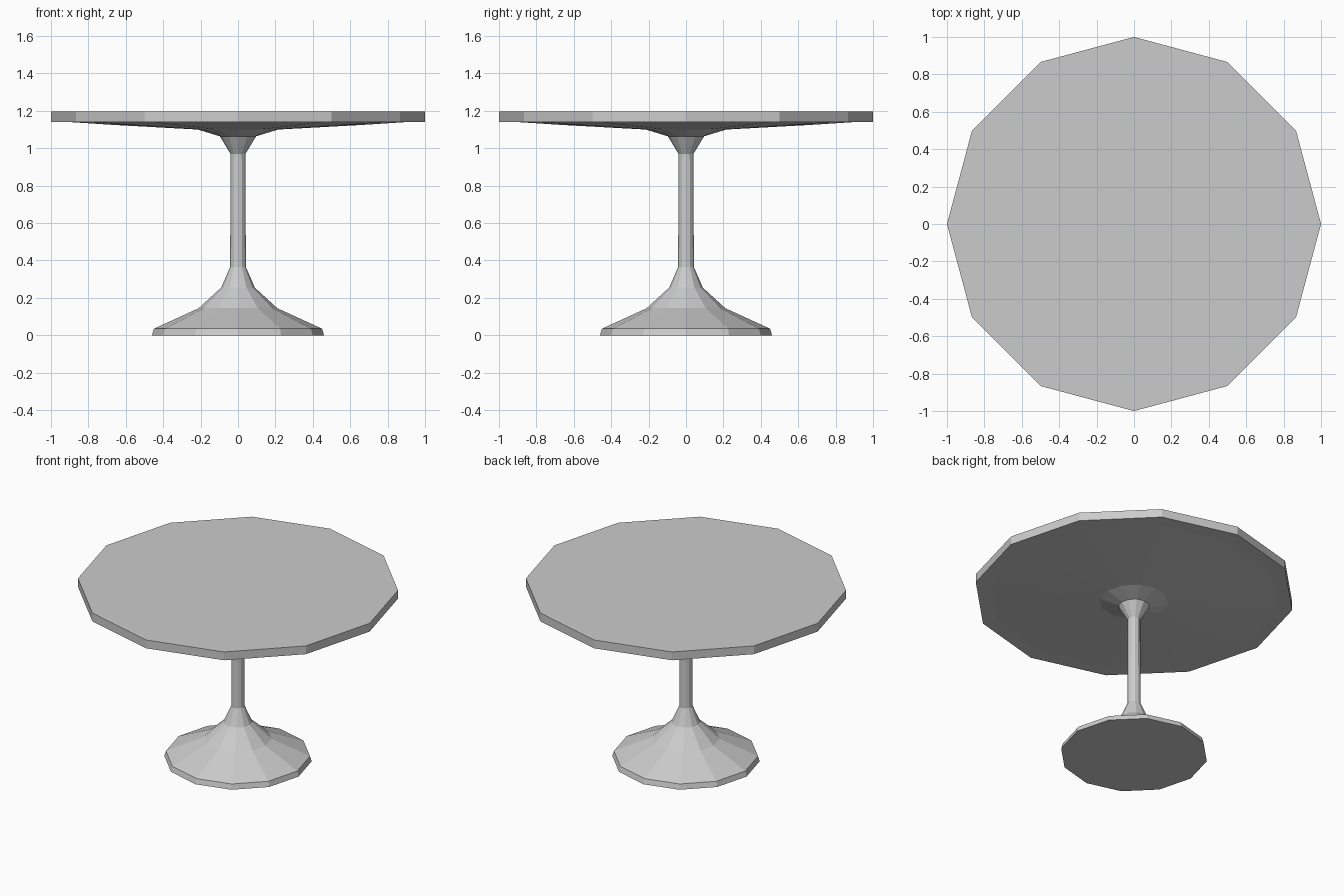
import bpy, bmesh
from math import cos, sin, pi

if "Cube" in bpy.data.objects:
    bpy.data.objects.remove(bpy.data.objects["Cube"])

SIDES = 12


def lathe(name, profile):
    """Spin a (radius, height) profile into a flat-shaded, capped solid."""
    bm = bmesh.new()
    rings = [[bm.verts.new((r * cos(2 * pi * i / SIDES), r * sin(2 * pi * i / SIDES), z))
              for i in range(SIDES)] for r, z in profile]
    for low, high in zip(rings, rings[1:]):
        for i in range(SIDES):
            j = (i + 1) % SIDES
            bm.faces.new((low[i], low[j], high[j], high[i]))
    bm.faces.new(rings[0][::-1])
    bm.faces.new(rings[-1])
    mesh = bpy.data.meshes.new(name)
    bm.to_mesh(mesh)
    bm.free()
    obj = bpy.data.objects.new(name, mesh)
    bpy.context.collection.objects.link(obj)
    return obj


# Flared foot running up into the slim column and its neck
lathe("pedestal", [(0.46, 0), (0.45, 0.035), (0.21, 0.145), (0.09, 0.255),
                   (0.042, 0.365), (0.04, 0.97), (0.097, 1.064)])

# Round top with a shallow dished underside
lathe("table_top", [(0.097, 1.064), (0.215, 1.10), (0.67, 1.125),
                    (0.90, 1.14), (1.0, 1.14), (1.0, 1.197)])
